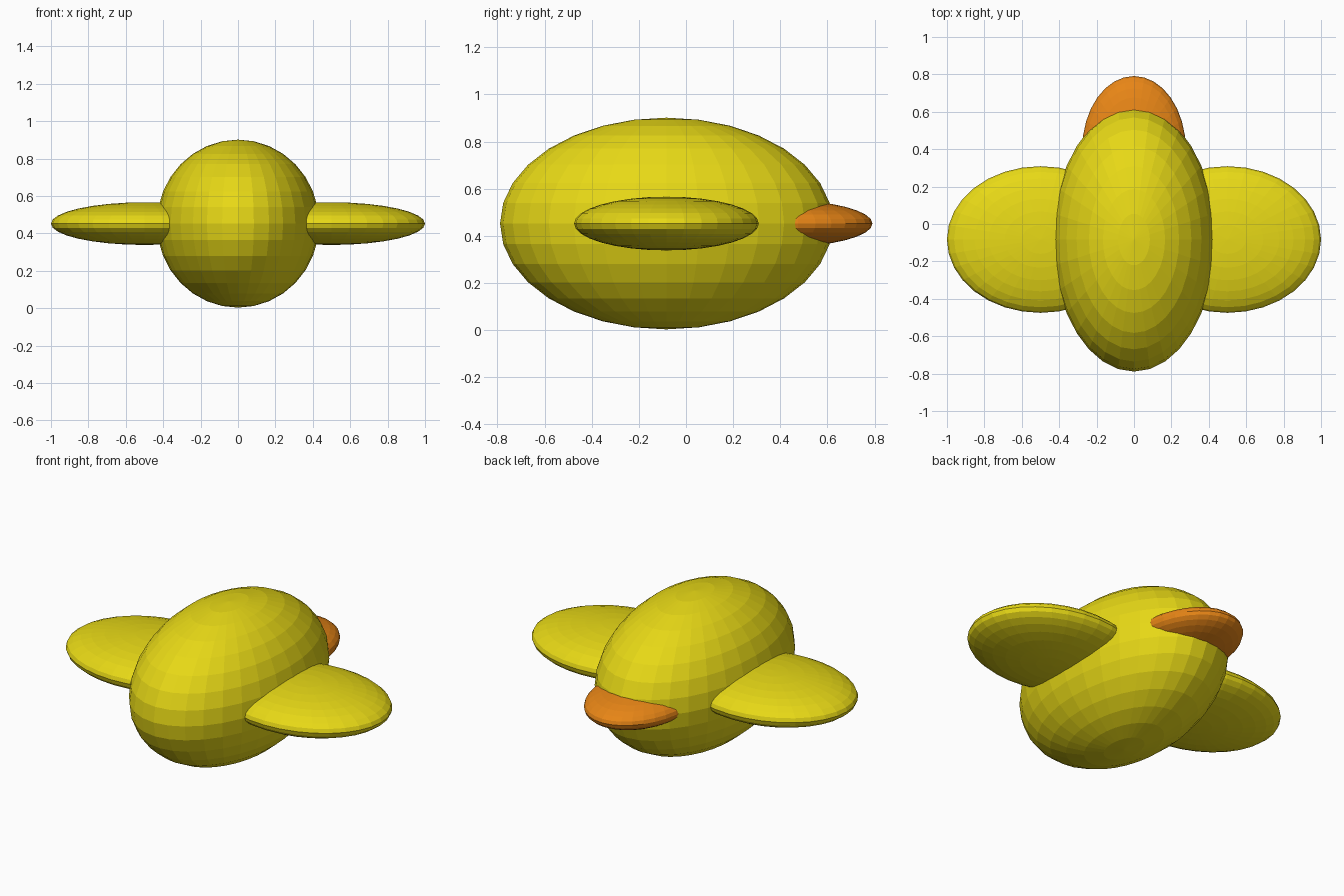
import bpy

if "Cube" in bpy.data.objects:
    bpy.data.objects.remove(bpy.data.objects["Cube"])


def material(name, rgb):
    m = bpy.data.materials.new(name)
    m.diffuse_color = (*rgb, 1.0)
    m.use_nodes = True
    m.node_tree.nodes["Principled BSDF"].inputs["Base Color"].default_value = m.diffuse_color
    return m


yellow = material("yellow", (0.8, 0.69, 0.008))
orange = material("orange", (0.8, 0.235, 0.008))


def ellipsoid(name, centre, radii, mat):
    """Flat-faced sphere stretched to the given radii."""
    bpy.ops.mesh.primitive_uv_sphere_add(segments=32, ring_count=16, radius=1, location=centre)
    ob = bpy.context.object
    ob.name = name
    ob.scale = radii
    bpy.ops.object.transform_apply(location=False, rotation=False, scale=True)
    ob.data.materials.append(mat)
    return ob


# Egg-shaped body
ellipsoid("body", (0, -0.083, 0.452), (0.434, 0.706, 0.449), yellow)

# Flat wings on both sides
for side, label in ((-1, "left"), (1, "right")):
    ellipsoid(label + "_wing", (side * 0.5, -0.083, 0.452), (0.5, 0.392, 0.114), yellow)

# Flat orange bill at the back end
ellipsoid("bill", (0, 0.4, 0.452), (0.277, 0.391, 0.1), orange)
